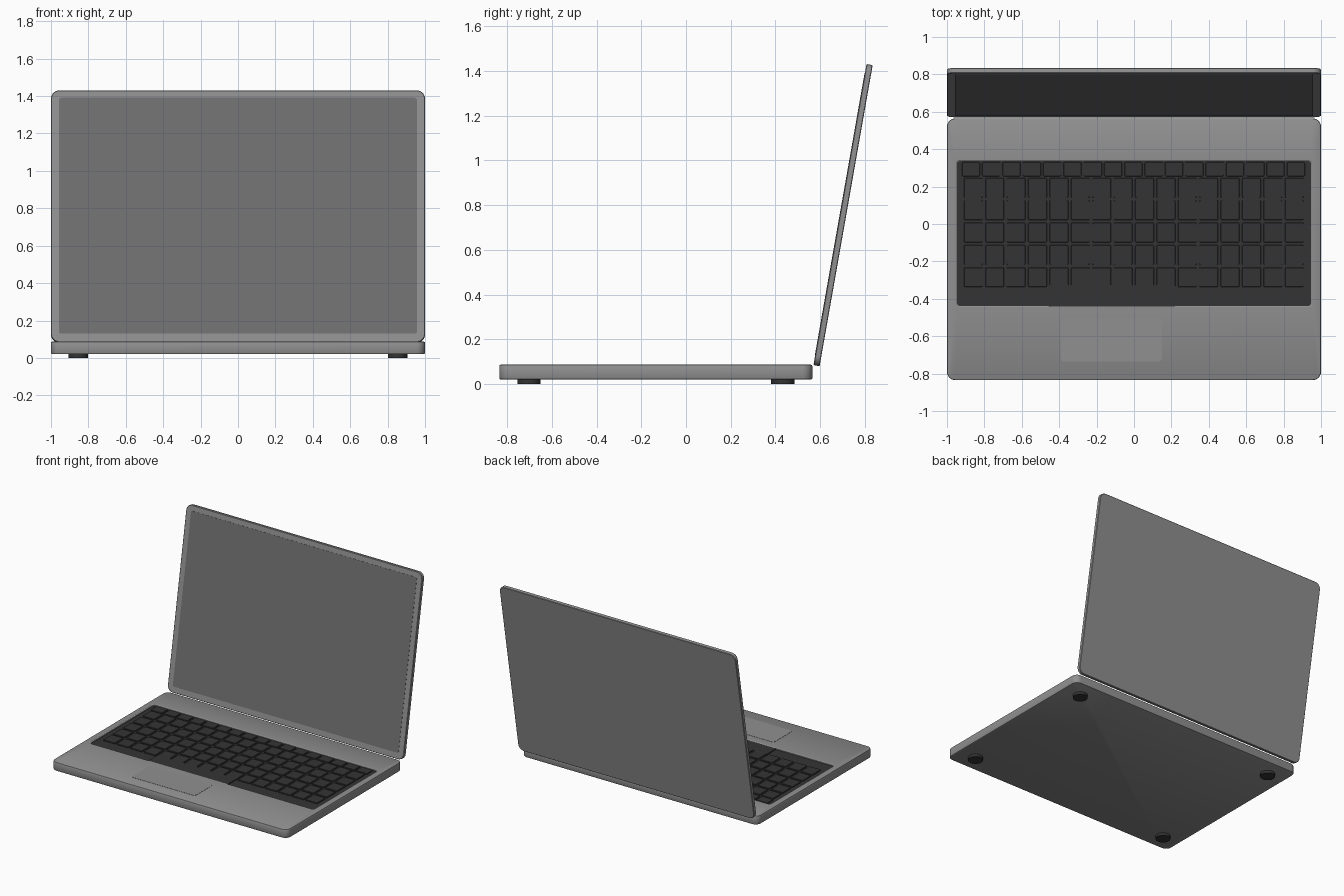
import bpy, bmesh, math

if "Cube" in bpy.data.objects:
    bpy.data.objects.remove(bpy.data.objects["Cube"])


def material(name, c):
    m = bpy.data.materials.new(name)
    m.diffuse_color = (c[0], c[1], c[2], 1)
    m.use_nodes = True
    m.node_tree.nodes["Principled BSDF"].inputs["Base Color"].default_value = m.diffuse_color
    return m


silver = material("silver_grey", (0.28, 0.28, 0.28))
charcoal = material("charcoal", (0.034, 0.034, 0.034))
glass = material("screen_grey", (0.16, 0.16, 0.16))


def outline(x0, x1, y0, y1, r, seg):
    """Rounded rectangle, counter-clockwise."""
    pts = []
    centres = [(x1 - r, y1 - r), (x0 + r, y1 - r), (x0 + r, y0 + r), (x1 - r, y0 + r)]
    for q, (cx, cy) in enumerate(centres):
        for i in range(seg + 1):
            a = math.pi / 2 * (q + i / seg)
            pts.append((cx + r * math.cos(a), cy + r * math.sin(a)))
    return pts


def add_loft(bm, rect, r, levels, seg=6):
    """Stack rounded rectangles; each level is (inset, z). Ends are capped."""
    x0, x1, y0, y1 = rect
    rings = []
    for d, z in levels:
        pts = outline(x0 + d, x1 - d, y0 + d, y1 - d, max(r - d, 0.002), seg)
        rings.append([bm.verts.new((x, y, z)) for x, y in pts])
    bridge(bm, rings)


def bridge(bm, rings):
    for a, b in zip(rings, rings[1:]):
        n = len(a)
        for i in range(n):
            j = (i + 1) % n
            bm.faces.new((a[i], a[j], b[j], b[i]))
    bm.faces.new(rings[0][::-1])
    bm.faces.new(rings[-1])


def finish(bm, name, mat, smooth=True):
    me = bpy.data.meshes.new(name)
    bmesh.ops.recalc_face_normals(bm, faces=bm.faces[:])
    bm.to_mesh(me)
    bm.free()
    ob = bpy.data.objects.new(name, me)
    bpy.context.collection.objects.link(ob)
    me.materials.append(mat)
    if smooth:
        bpy.ops.object.select_all(action='DESELECT')
        ob.select_set(True)
        bpy.context.view_layer.objects.active = ob
        bpy.ops.object.shade_smooth_by_angle(angle=math.radians(30))
    return ob


def plate(name, rect, r, levels, mat):
    bm = bmesh.new()
    add_loft(bm, rect, r, levels)
    return finish(bm, name, mat)


TOP = 0.087
FLOOR = 0.075

# Base body with the keyboard well sunk into its top
bm = bmesh.new()
rings = []
for d, z in [(0.006, 0.02), (0.002, 0.022), (0, 0.026), (0, TOP - 0.006), (0.002, TOP - 0.002), (0.006, TOP)]:
    rings.append([bm.verts.new((x, y, z)) for x, y in
                  outline(-1 + d, 1 - d, -0.835 + d, 0.565 - d, 0.045 - d, 6)])
for d, z in [(0, TOP), (0.006, TOP - 0.004), (0.006, FLOOR)]:
    rings.append([bm.verts.new((x, y, z)) for x, y in
                  outline(-0.953 + d, 0.953 - d, -0.445 + d, 0.343 - d, 0.025 - d, 6)])
bridge(bm, rings)
finish(bm, "base", silver)

# Dark floor of the keyboard well
plate("keyboard_floor", (-0.947, 0.947, -0.439, 0.337), 0.019,
      [(0, FLOOR - 0.002), (0, FLOOR + 0.001)], charcoal)

# Keys: a short function row of 17, then five rows of 16
bm = bmesh.new()
key = [(0, FLOOR), (0, 0.0815), (0.002, 0.083)]
for i in range(17):
    x = -0.92 + i * 0.1086
    add_loft(bm, (x, x + 0.096, 0.255, 0.331), 0.006, key, 2)
for row in range(5):
    y = 0.141 - row * 0.1195
    for i in range(16):
        x = -0.909 + i * 0.1144
        add_loft(bm, (x, x + 0.1, y, y + 0.105), 0.006, key, 2)
finish(bm, "keys", charcoal, smooth=False)

# Space bar, slightly overlapping the lowest key row
plate("space_bar", (-0.455, 0.22, -0.445, -0.325), 0.004,
      [(0, FLOOR), (0, 0.0825), (0.002, 0.0838)], charcoal)

# Trackpad
plate("trackpad", (-0.39, 0.15, -0.735, -0.505), 0.02,
      [(0, TOP - 0.002), (0, TOP + 0.0015)], silver)

# Four round feet
for sx, side in ((-1, "left"), (1, "right")):
    for y, end in ((-0.702, "front"), (0.433, "back")):
        bpy.ops.mesh.primitive_cylinder_add(vertices=32, radius=0.052, depth=0.022,
                                            location=(sx * 0.853, y, 0.011))
        foot = bpy.context.object
        foot.name = f"foot_{end}_{side}"
        foot.data.materials.append(charcoal)
        bpy.ops.object.shade_smooth_by_angle(angle=math.radians(30))

# Lid and screen, modelled flat then tilted back ten degrees
lid = plate("lid", (-1, 1, 0, 1.367), 0.045,
            [(0.003, -0.028), (0, -0.025), (0, -0.003), (0.003, 0)], silver)
screen = plate("screen", (-0.957, 0.957, 0.045, 1.326), 0.012,
               [(0, -0.002), (0, 0.0015)], glass)
for ob in (lid, screen):
    ob.rotation_euler = (math.radians(80), 0, 0)
    ob.location = (0, 0.57, 0.085)
